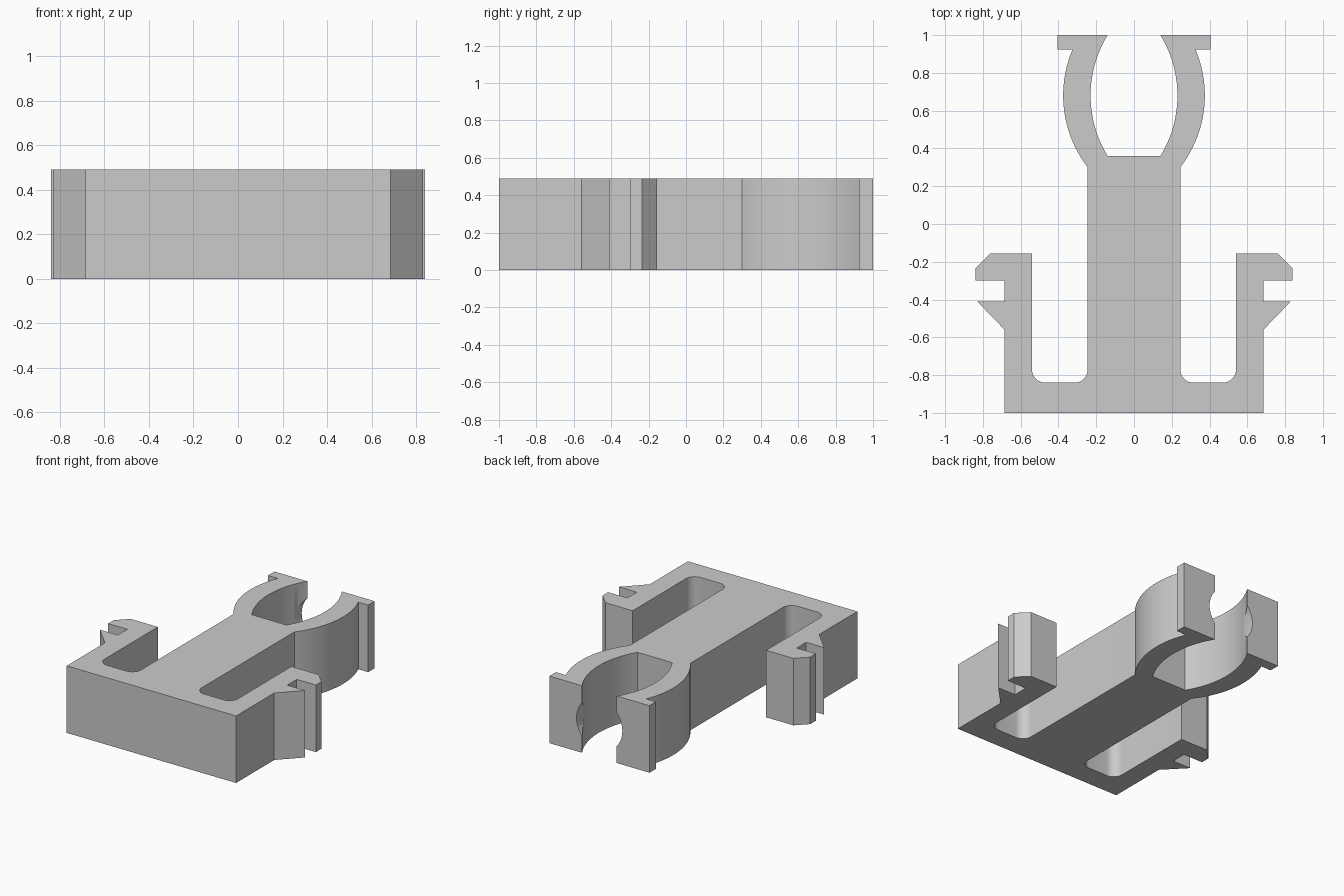
import bpy
import bmesh
from math import atan2, cos, sin, pi, radians
from mathutils import Vector

cube = bpy.data.objects.get("Cube")
if cube:
    bpy.data.objects.remove(cube, do_unlink=True)

HEIGHT = 0.49

grey = bpy.data.materials.new("plain grey")
grey.use_nodes = True
grey.diffuse_color = (0.6, 0.6, 0.6, 1)
grey.node_tree.nodes["Principled BSDF"].inputs["Base Color"].default_value = (0.6, 0.6, 0.6, 1)


def arc(a, b, c, steps=20):
    """Points on the circle from a through b to c."""
    a, b, c = Vector(a), Vector(b), Vector(c)
    d = 2 * (a.x * (b.y - c.y) + b.x * (c.y - a.y) + c.x * (a.y - b.y))
    qa, qb, qc = a.length_squared, b.length_squared, c.length_squared
    centre = Vector(((qa * (b.y - c.y) + qb * (c.y - a.y) + qc * (a.y - b.y)) / d,
                     (qa * (c.x - b.x) + qb * (a.x - c.x) + qc * (b.x - a.x)) / d))
    radius = (a - centre).length
    start = atan2(a.y - centre.y, a.x - centre.x)
    end = atan2(c.y - centre.y, c.x - centre.x)
    return [(centre.x + radius * cos(start + (end - start) * i / steps),
             centre.y + radius * sin(start + (end - start) * i / steps))
            for i in range(steps + 1)]


def fillet(cx, cy, r, start, end, steps=8):
    """Rounded corner around a centre, angles in degrees."""
    angles = [radians(start + (end - start) * i / steps) for i in range(steps + 1)]
    return [(cx + r * cos(t), cy + r * sin(t)) for t in angles]


# Half outline: base, snap arm with barb and hook, slot, stem, curved jaw
half = [(0.685, -1), (0.685, -0.56), (0.83, -0.41), (0.685, -0.41),
        (0.685, -0.3), (0.84, -0.3), (0.84, -0.235), (0.76, -0.155), (0.54, -0.155)]
half += fillet(0.47, -0.77, 0.07, 0, -90)
half += fillet(0.315, -0.77, 0.07, -90, -180)
half += arc((0.245, 0.3), (0.375, 0.69), (0.325, 0.925))
half += [(0.405, 0.925), (0.405, 1)]
half += arc((0.14, 1), (0.23, 0.68), (0.14, 0.36))
outline = half + [(-x, y) for x, y in reversed(half)]

# Extrude the whole outline upward
bm = bmesh.new()
face = bm.faces.new([bm.verts.new((x, y, 0)) for x, y in outline])
result = bmesh.ops.extrude_face_region(bm, geom=[face])
top = [v for v in result["geom"] if isinstance(v, bmesh.types.BMVert)]
bmesh.ops.translate(bm, verts=top, vec=(0, 0, HEIGHT))
bmesh.ops.recalc_face_normals(bm, faces=bm.faces)
mesh = bpy.data.meshes.new("clip_body")
bm.to_mesh(mesh)
bm.free()
mesh.materials.append(grey)
body = bpy.data.objects.new("clip_body", mesh)
bpy.context.collection.objects.link(body)

# Round notch between the jaw tips
bpy.ops.mesh.primitive_cylinder_add(vertices=64, radius=0.185, depth=0.5,
                                    location=(0, 0.95, HEIGHT / 2),
                                    rotation=(pi / 2, 0, 0))
cutter = bpy.context.object
cutter.name = "notch_cutter"
cutter.data.materials.append(grey)
cutter.hide_render = True

notch = body.modifiers.new("jaw_notch", "BOOLEAN")
notch.operation = "DIFFERENCE"
notch.solver = "EXACT"
notch.object = cutter

bpy.ops.object.select_all(action="DESELECT")
body.select_set(True)
bpy.context.view_layer.objects.active = body
bpy.ops.object.modifier_apply(modifier=notch.name)
bpy.data.objects.remove(cutter, do_unlink=True)
bpy.ops.object.shade_smooth_by_angle(angle=radians(30))
